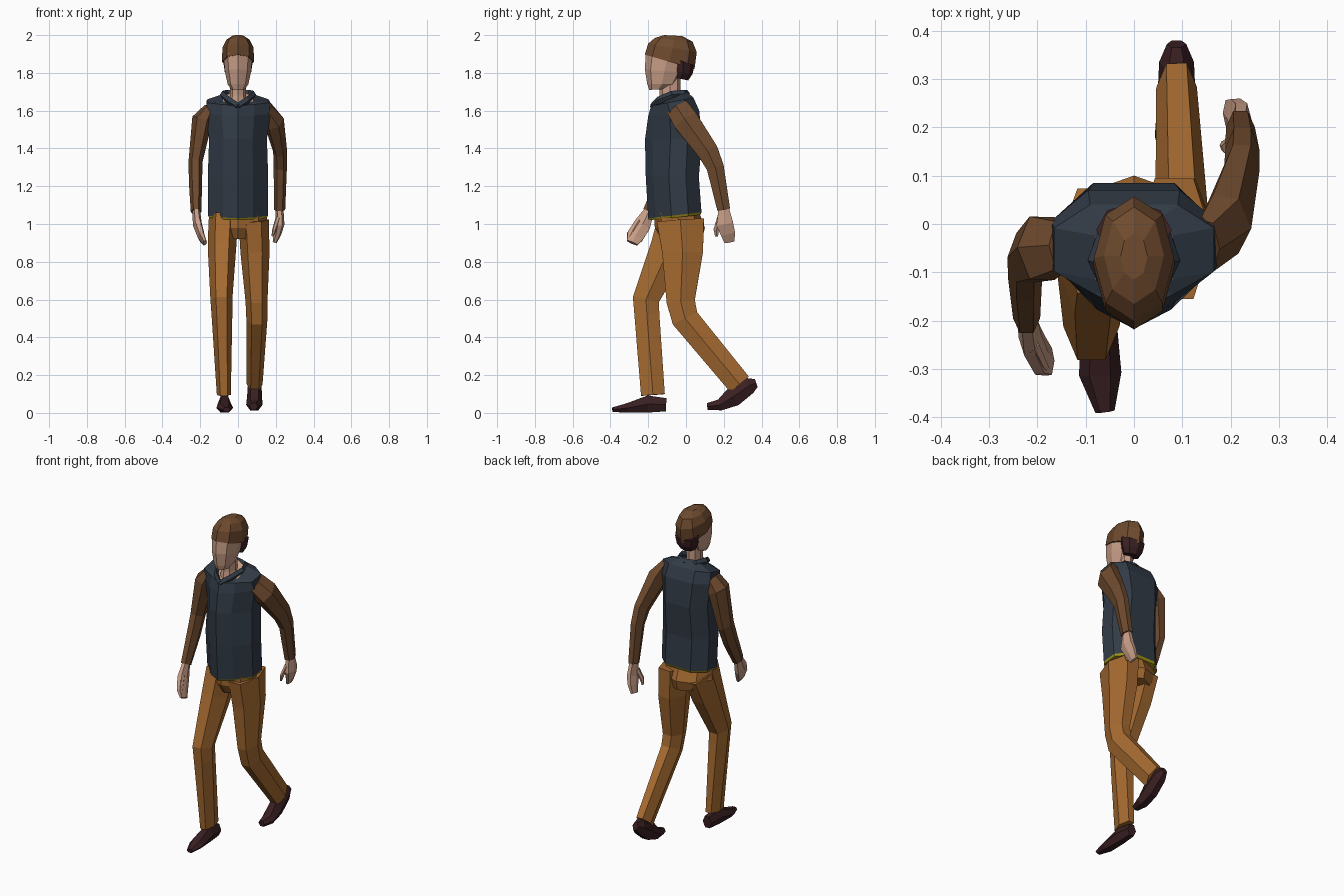
import bpy, bmesh, math
from mathutils import Vector


def material(name, rgb):
    m = bpy.data.materials.new(name)
    m.diffuse_color = (*rgb, 1)
    return m


SLATE = material("slate vest", (0.032, 0.044, 0.062))
TAN = material("tan trousers", (0.38, 0.145, 0.03))
BROWN = material("brown cloth", (0.155, 0.068, 0.027))
SKIN = material("skin", (0.58, 0.34, 0.24))
MAROON = material("dark maroon", (0.042, 0.014, 0.016))
YELLOW = material("yellow trim", (0.40, 0.32, 0.01))


def loft(name, rings, mats, rule=None):
    """Skin a list of equal-length rings and cap both ends."""
    bm = bmesh.new()
    rows = [[bm.verts.new(p) for p in r] for r in rings]
    n = len(rows[0])
    for k, (a, b) in enumerate(zip(rows, rows[1:])):
        for i in range(n):
            j = (i + 1) % n
            f = bm.faces.new((a[i], a[j], b[j], b[i]))
            f.material_index = rule(k) if rule else 0
    for k, row in ((-1, rows[0]), (len(rows), rows[-1])):
        f = bm.faces.new(row)
        f.material_index = rule(k) if rule else 0
    bmesh.ops.recalc_face_normals(bm, faces=bm.faces[:])
    me = bpy.data.meshes.new(name)
    bm.to_mesh(me)
    bm.free()
    for m in mats:
        me.materials.append(m)
    ob = bpy.data.objects.new(name, me)
    bpy.context.collection.objects.link(ob)
    return ob


def oval(yf, zf, yb, zb, w, x=0, n=8):
    """Tilted oval ring from a front point to a back point."""
    pts = []
    for i in range(n):
        a = 2 * math.pi * i / n
        t = 0.5 + 0.5 * math.sin(a)
        pts.append((x + w * math.cos(a), yf + (yb - yf) * t, zf + (zb - zf) * t))
    return pts


def tube(name, path, mat, ref=(1, 0, 0), n=6):
    """Sweep along (x, y, z, half width along ref, half depth)."""
    P = [Vector(p[:3]) for p in path]
    rings = []
    for i, p in enumerate(path):
        t = Vector((0, 0, 0))
        if i > 0:
            t += (P[i] - P[i - 1]).normalized()
        if i < len(P) - 1:
            t += (P[i + 1] - P[i]).normalized()
        t.normalize()
        u = Vector(ref)
        u = (u - t * u.dot(t)).normalized()
        v = t.cross(u)
        s = math.sin(math.pi / 3) if n == 6 else 1
        angles = [2 * math.pi * k / n for k in range(n)]
        rings.append([P[i] + u * p[3] * math.cos(a) + v * p[4] / s * math.sin(a)
                      for a in angles])
    return loft(name, rings, [mat])


# Vest: ten-sided rings with a pointed chest
def chest(yf, zf, yb, zb, w):
    ym = yf + 0.63 * (yb - yf)
    half = [(0, yf), (.5 * w, yf + .04), (w, ym - .055), (w, ym + .035), (.55 * w, yb), (0, yb)]
    loop = half + [(-x, y) for x, y in half[4:0:-1]]
    return [(x, y, zf + (zb - zf) * (y - yf) / (yb - yf)) for x, y in loop]


vest_levels = [(-.195, 1.02, .075, 1.048, .152), (-.2, 1.03, .082, 1.062, .158),
               (-.213, 1.25, .068, 1.25, .160), (-.217, 1.45, .085, 1.45, .153),
               (-.2, 1.57, .07, 1.60, .172), (-.185, 1.625, .04, 1.668, .165),
               (-.168, 1.625, .005, 1.70, .08)]
loft("vest", [chest(*v) for v in vest_levels], [SLATE, YELLOW, SKIN],
     lambda k: 1 if k < 1 else (2 if k == len(vest_levels) else 0))

# Collar
side = [(.05, -.145, 1.655), (.083, -.075, 1.685), (.06, -.01, 1.69)]
route = ([(0, -.18, 1.62)] + side + [(0, .008, 1.69)]
         + [(-x, y, z) for x, y, z in side[::-1]] + [(0, -.18, 1.62)])
tube("collar", [(*p, .02, .013) for p in route], SLATE, ref=(0, 0, 1), n=4)

# Neck, face, back hair and cap
loft("neck", [oval(-.15, 1.6, -.04, 1.6, .05), oval(-.14, 1.68, -.03, 1.68, .042),
              oval(-.14, 1.78, -.03, 1.78, .042)], [SKIN])
loft("face", [oval(-.195, 1.71, -.10, 1.715, .036), oval(-.205, 1.74, -.05, 1.74, .055),
              oval(-.218, 1.82, -.01, 1.80, .07), oval(-.212, 1.91, .02, 1.87, .077)], [SKIN])
loft("back_hair", [oval(-.06, 1.775, .012, 1.76, .05), oval(-.068, 1.81, .035, 1.795, .07),
                   oval(-.07, 1.88, .045, 1.84, .078)], [MAROON])
loft("cap", [oval(-.218, 1.897, .045, 1.82, .084), oval(-.2, 1.955, .057, 1.91, .083),
             oval(-.165, 1.985, .035, 1.965, .062), oval(-.115, 2.0, -.02, 1.995, .028)],
     [BROWN])

# Hips
loft("hips", [oval(-.13, .92, .085, .92, .10), oval(-.165, .98, .10, .98, .157),
              oval(-.17, 1.06, .07, 1.06, .15)], [TAN])

# Legs: one planted forward, one pushing off behind
tube("front_leg", [(-.078, -.035, 1.02, .078, .115), (-.085, -.09, .87, .075, .10),
                   (-.088, -.212, .60, .058, .07), (-.085, -.207, .52, .055, .066),
                   (-.075, -.175, .095, .037, .063)], TAN)
tube("rear_leg", [(.083, -.03, 1.02, .08, .125), (.09, -.018, .85, .077, .108),
                  (.098, -.028, .59, .058, .075), (.1, -.005, .50, .056, .072),
                  (.088, .283, .152, .042, .064)], TAN)

# Shoes
tube("front_shoe", [(-.072, -.105, .043, .03, .035), (-.072, -.2, .047, .036, .045),
                    (-.07, -.31, .026, .044, .025), (-.06, -.388, .017, .02, .012)], MAROON)
tube("rear_shoe", [(.083, .113, .034, .022, .018), (.086, .18, .042, .043, .030),
                   (.088, .25, .085, .040, .052), (.088, .335, .145, .036, .045),
                   (.088, .372, .158, .02, .022)], MAROON)

# Arms
tube("front_arm", [(-.15, -.045, 1.615, .03, .05), (-.19, -.05, 1.55, .055, .065),
                   (-.225, -.07, 1.33, .037, .052), (-.225, -.115, 1.22, .035, .047),
                   (-.222, -.195, 1.065, .028, .034)], BROWN)
tube("rear_arm", [(.15, -.045, 1.615, .03, .06), (.19, .0, 1.545, .055, .068),
                  (.223, .115, 1.385, .037, .056), (.224, .155, 1.30, .035, .046),
                  (.22, .2, 1.075, .03, .034)], BROWN)

# Hands and thumbs
tube("front_hand", [(-.222, -.19, 1.08, .02, .024), (-.215, -.232, .995, .024, .045),
                    (-.195, -.27, .935, .02, .045), (-.175, -.285, .90, .012, .03)], SKIN)
tube("rear_hand", [(.22, .2, 1.09, .02, .026), (.222, .205, 1.0, .024, .045),
                   (.21, .222, .95, .02, .038), (.195, .23, .905, .012, .027)], SKIN)
tube("front_thumb", [(-.21, -.25, 1.02, .014, .016), (-.192, -.285, .96, .011, .014),
                     (-.18, -.30, .93, .006, .008)], SKIN)
tube("rear_thumb", [(.212, .18, 1.03, .014, .016), (.192, .16, .97, .011, .014),
                    (.183, .162, .935, .006, .008)], SKIN)
